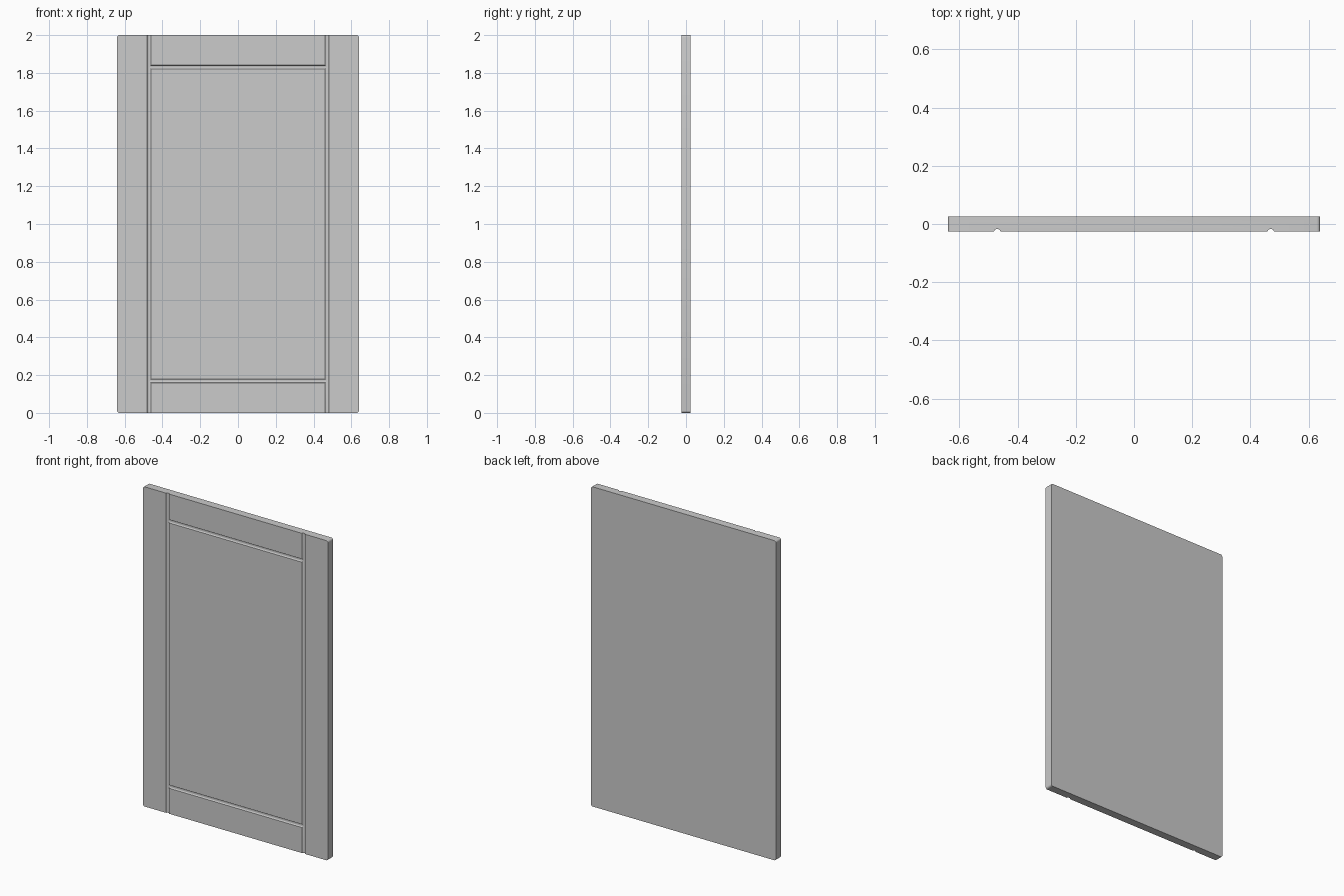
import bpy, bmesh, math
from mathutils import Matrix

if "Cube" in bpy.data.objects:
    bpy.data.objects.remove(bpy.data.objects["Cube"])

W, T, H = 1.28, 0.05, 2.0      # panel size
GX, GZ = 0.47, 0.17            # groove offsets from centre / from the ends
R, DEPTH = 0.0105, 0.008       # groove half width and depth


def link(name, bm):
    mesh = bpy.data.meshes.new(name)
    bm.to_mesh(mesh)
    bm.free()
    obj = bpy.data.objects.new(name, mesh)
    bpy.context.collection.objects.link(obj)
    return obj


def groove_cutter(x, z, length, vertical):
    bm = bmesh.new()
    bmesh.ops.create_cone(bm, cap_ends=True, segments=16, radius1=R, radius2=R, depth=length)
    if not vertical:
        bm.transform(Matrix.Rotation(math.pi / 2, 4, 'Y'))
    bm.transform(Matrix.Translation((x, -T / 2, z)) @ Matrix.Diagonal((1, DEPTH / R, 1, 1)))
    return link("groove_cutter", bm)


# Panel slab with slightly rounded outline corners
bm = bmesh.new()
bmesh.ops.create_cube(bm, size=1)
bm.transform(Matrix.Translation((0, 0, H / 2)) @ Matrix.Diagonal((W, T, H, 1)))
corners = [e for e in bm.edges if abs(e.verts[0].co.y - e.verts[1].co.y) > T / 2]
bmesh.ops.bevel(bm, geom=corners, offset=0.012, offset_type='OFFSET',
                segments=4, profile=0.5, affect='EDGES')
panel = link("door_panel", bm)

# Routed grooves: full-height uprights, rails stopping at the uprights
cutters = [groove_cutter(s * GX, H / 2, H + 0.1, True) for s in (-1, 1)]
cutters += [groove_cutter(0, z, 2 * GX, False) for z in (GZ, H - GZ)]

bpy.context.view_layer.objects.active = panel
panel.select_set(True)
for c in cutters:
    c.hide_render = True
    mod = panel.modifiers.new("groove", 'BOOLEAN')
    mod.operation, mod.solver, mod.object = 'DIFFERENCE', 'EXACT', c
    bpy.ops.object.modifier_apply(modifier=mod.name)
    bpy.data.objects.remove(c)

bpy.ops.object.shade_smooth_by_angle(angle=math.radians(30))
